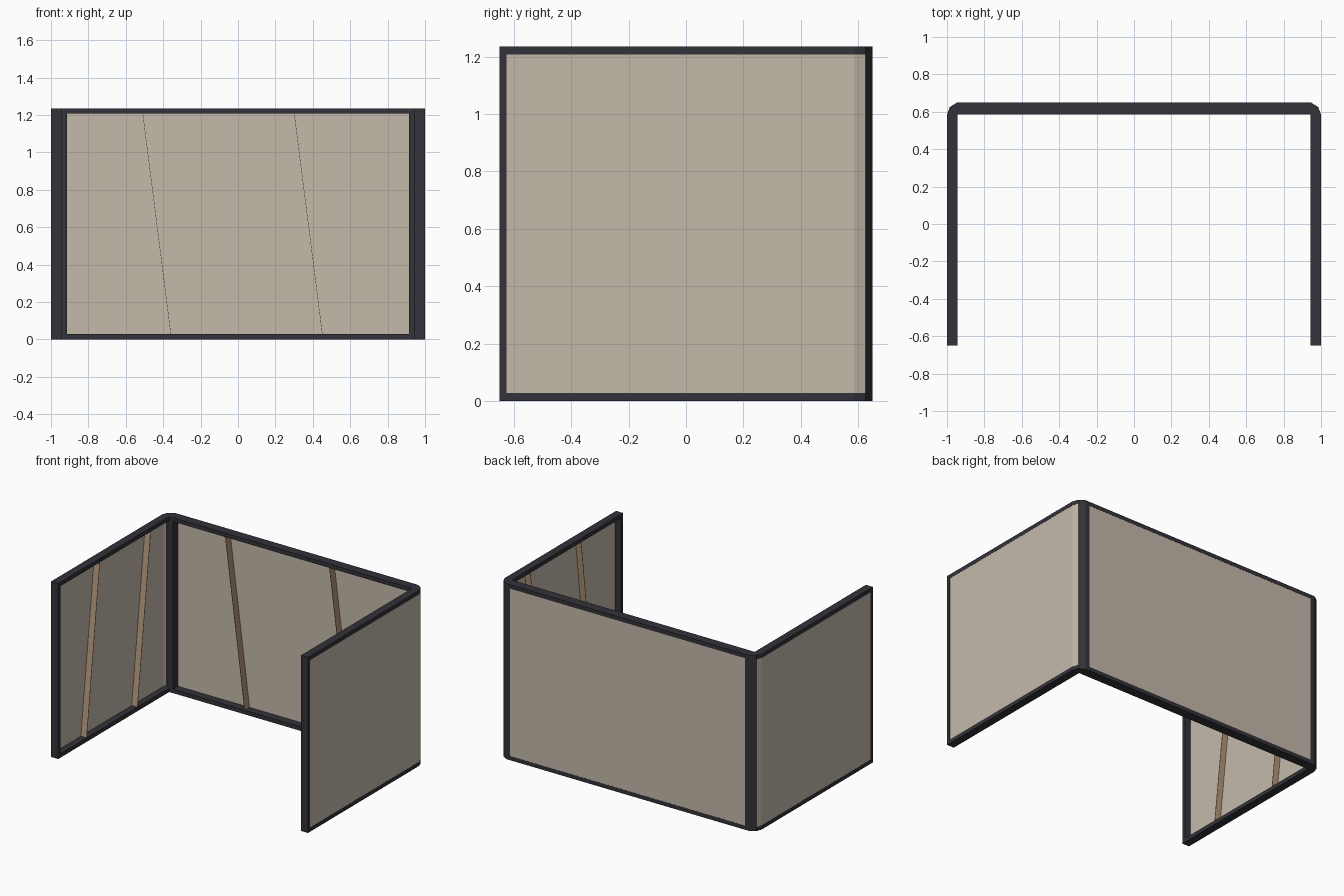
import bpy
import bmesh
from mathutils import Vector

cube = bpy.data.objects.get("Cube")
if cube:
    bpy.data.objects.remove(cube, do_unlink=True)


def material(name, rgb):
    mat = bpy.data.materials.new(name)
    mat.use_nodes = True
    mat.diffuse_color = (*rgb, 1)
    mat.node_tree.nodes["Principled BSDF"].inputs["Base Color"].default_value = (*rgb, 1)
    return mat


DARK = material("dark_frame", (0.033, 0.032, 0.041))
BEIGE = material("beige_panel", (0.555, 0.49, 0.41))
BROWN = material("brown_brace", (0.45, 0.31, 0.195))

HEIGHT, RAIL = 1.235, 0.028
TOP = HEIGHT - RAIL


def prism(name, points, extrude, mat):
    """Extrude a flat outline along a vector into a closed solid."""
    bm = bmesh.new()
    face = bm.faces.new([bm.verts.new(p) for p in points])
    moved = bmesh.ops.extrude_face_region(bm, geom=[face])["geom"]
    verts = [v for v in moved if isinstance(v, bmesh.types.BMVert)]
    bmesh.ops.translate(bm, verts=verts, vec=Vector(extrude))
    bmesh.ops.recalc_face_normals(bm, faces=bm.faces)
    mesh = bpy.data.meshes.new(name)
    bm.to_mesh(mesh)
    bm.free()
    mesh.materials.append(mat)
    obj = bpy.data.objects.new(name, mesh)
    bpy.context.collection.objects.link(obj)
    return obj


def upright(name, outline, z0, z1, mat):
    return prism(name, [(x, y, z0) for x, y in outline], (0, 0, z1 - z0), mat)


# U-shaped rails with chamfered rear corners
half = [(0.945, 0.585), (0.945, -0.65), (1, -0.65), (1, 0.585), (0.985, 0.625), (0.945, 0.65)]
rail = half + [(-x, y) for x, y in reversed(half)]
upright("bottom_rail", rail, 0, RAIL, DARK)
upright("top_rail", rail, TOP, HEIGHT, DARK)

# Side walls: front post, corner post, thin outer sheet wrapping onto the chamfer
front_post = [(0.945, -0.65), (1, -0.65), (1, -0.625), (0.945, -0.625)]
corner_post = [(0.985, 0.625), (0.945, 0.65), (0.915, 0.65), (0.915, 0.585),
               (0.945, 0.585), (0.98, 0.605)]
side_panel = [(0.99, -0.625), (0.999, -0.625), (0.999, 0.585), (0.985, 0.625), (0.978, 0.615),
              (0.99, 0.58)]
for side, sx in (("left", 1), ("right", -1)):
    for part, outline, mat in (("front_post", front_post, DARK),
                               ("corner_post", corner_post, DARK),
                               ("panel", side_panel, BEIGE)):
        upright(f"{side}_{part}", [(sx * x, y) for x, y in outline], RAIL, TOP, mat)
    # Thin leaning braces set edge-on inside the wall depth
    for i, y in enumerate((-0.26, 0.305)):
        low, high = y - 0.073, y + 0.073
        corners = [(0.945, low, RAIL), (0.991, low, RAIL), (0.991, high, TOP), (0.945, high, TOP)]
        prism(f"{side}_brace_{i + 1}", [(sx * a, b, z) for a, b, z in corners],
              (0, 0.002, 0), BROWN)

# Back wall: thin outer sheet and its leaning braces
upright("back_panel", [(-0.915, 0.64), (0.915, 0.64), (0.915, 0.649), (-0.915, 0.649)],
        RAIL, TOP, BEIGE)
for i, x in enumerate((-0.435, 0.375)):
    low, high = x + 0.075, x - 0.075
    corners = [(low, 0.585, RAIL), (low, 0.641, RAIL), (high, 0.641, TOP), (high, 0.585, TOP)]
    prism(f"back_brace_{i + 1}", corners, (0.002, 0, 0), BROWN)
